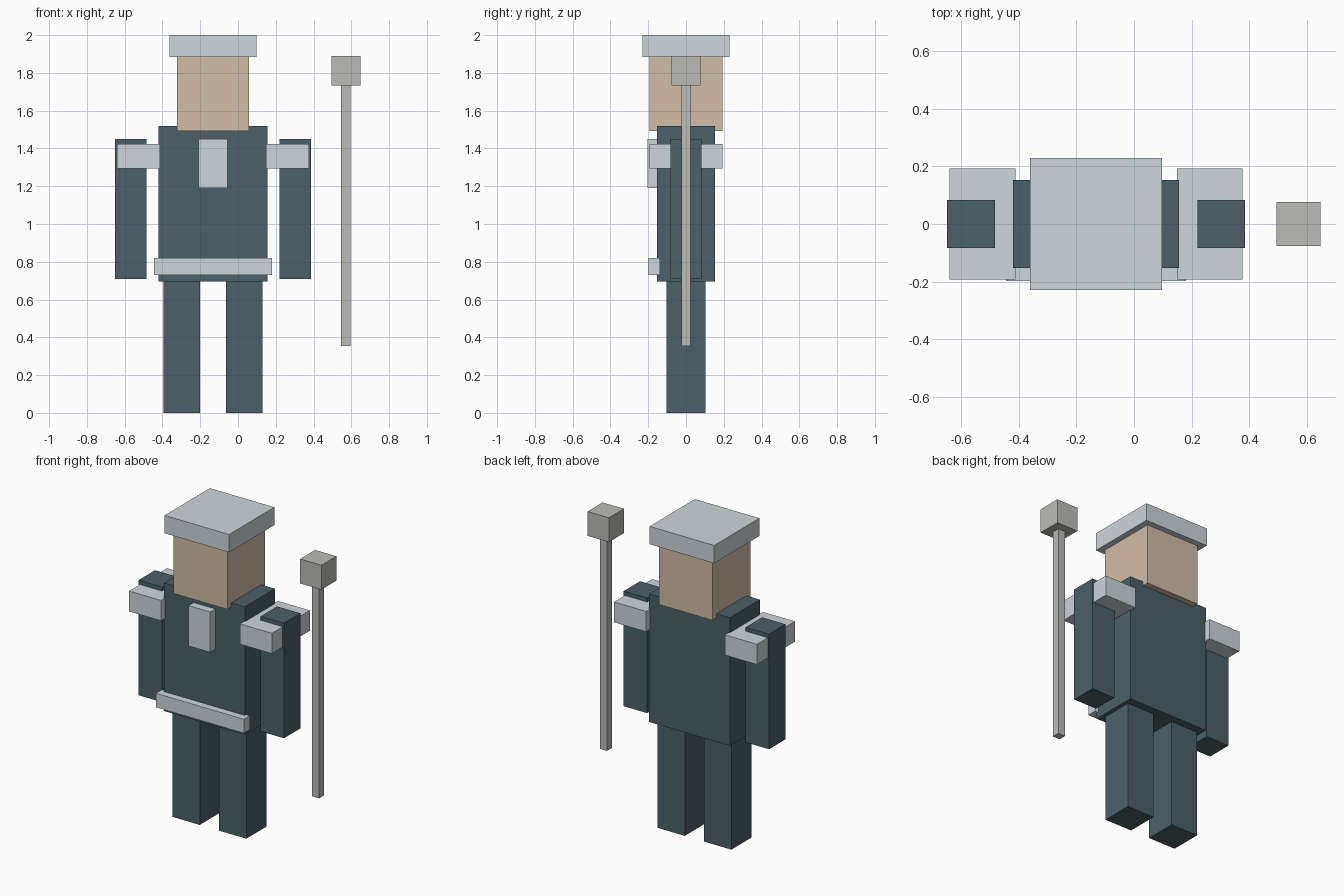
import bpy

if "Cube" in bpy.data.objects:
    bpy.data.objects.remove(bpy.data.objects["Cube"])

CX = -0.132  # symmetry axis of the figure (the staff sits off to one side)


def material(name, color):
    m = bpy.data.materials.new(name)
    m.diffuse_color = (*color, 1)
    m.use_nodes = True
    m.node_tree.nodes["Principled BSDF"].inputs["Base Color"].default_value = m.diffuse_color
    return m


cloth = material("dark_cloth", (0.07, 0.115, 0.135))
metal = material("pale_metal", (0.61, 0.68, 0.72))
skin = material("skin", (0.65, 0.51, 0.38))
stone = material("stone", (0.50, 0.50, 0.47))


def box(name, x, y, z, mat):
    """Box from (min, max) ranges along each axis."""
    mid = [(a + b) / 2 for a, b in (x, y, z)]
    bpy.ops.mesh.primitive_cube_add(size=1, location=mid)
    ob = bpy.context.object
    ob.name = name
    ob.scale = [b - a for a, b in (x, y, z)]
    bpy.ops.object.transform_apply(location=False, rotation=False, scale=True)
    ob.data.materials.append(mat)
    return ob


def centred(c, half):
    return (c - half, c + half)


def sym(half):
    return (-half, half)


# Body, head and headgear
box("torso", centred(CX, 0.288), sym(0.153), (0.695, 1.52), cloth)
box("head", centred(CX, 0.191), sym(0.193), (1.493, 1.89), skin)
box("hat", centred(CX, 0.23), sym(0.23), (1.885, 2.0), metal)

# Chest plate and belt on the front
box("chest_plate", centred(CX, 0.077), (-0.204, -0.14), (1.19, 1.45), metal)
box("belt", centred(CX, 0.313), (-0.199, -0.138), (0.73, 0.82), metal)

# Paired limbs and shoulder pads
for side, s in (("right", -1), ("left", 1)):
    box(side + "_leg", centred(CX + s * 0.166, 0.097), sym(0.102), (0, 0.7), cloth)
    box(side + "_arm", centred(CX + s * 0.435, 0.083), sym(0.083), (0.708, 1.45), cloth)
    box(side + "_shoulder_pad", centred(CX + s * 0.395, 0.114), sym(0.193), (1.293, 1.424), metal)

# Staff beside the figure
box("staff_shaft", centred(0.571, 0.025), sym(0.025), (0.355, 1.735), stone)
box("staff_head", centred(0.572, 0.076), sym(0.076), (1.733, 1.89), stone)
